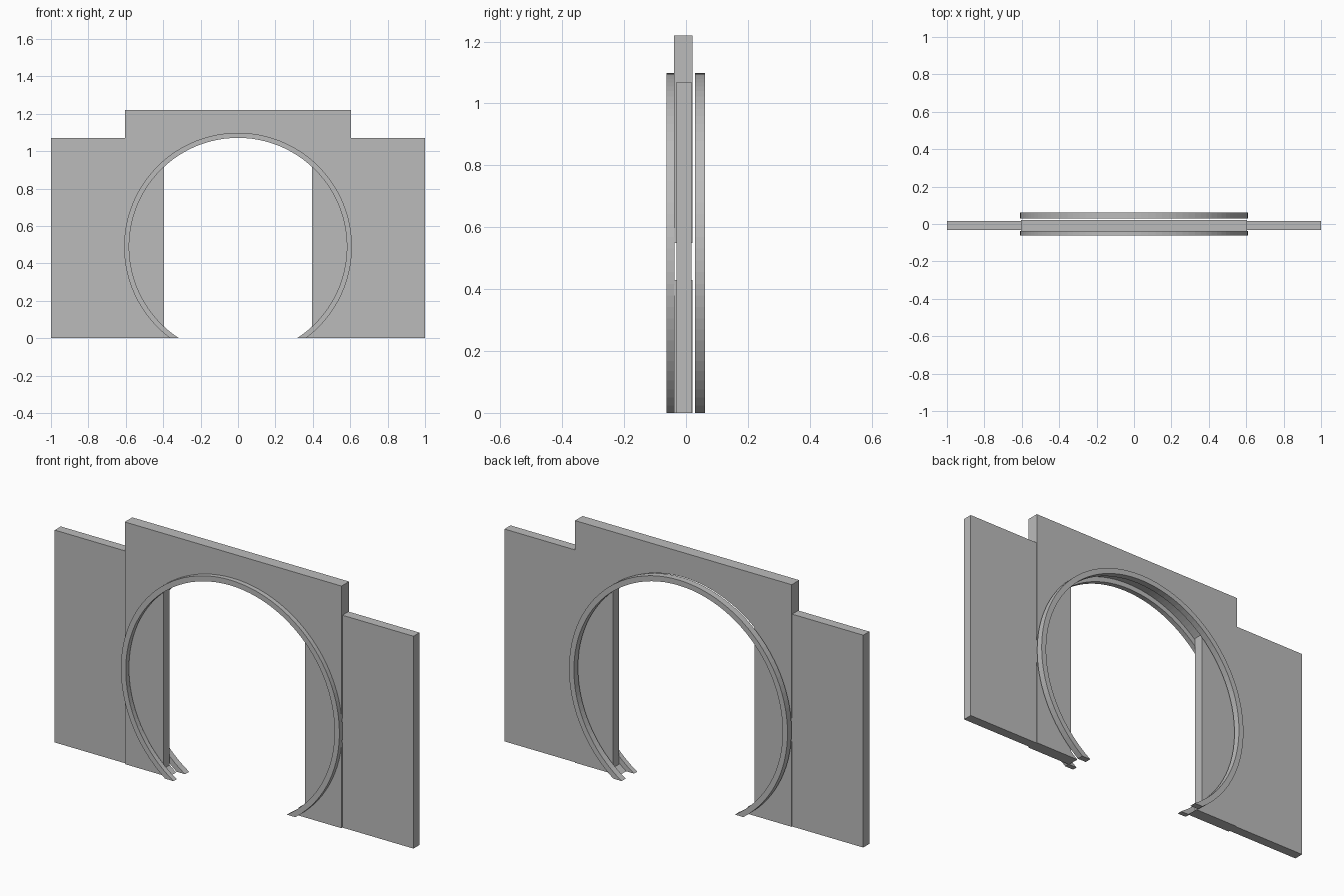
import bpy
import bmesh
import math

if "Cube" in bpy.data.objects:
    bpy.data.objects.remove(bpy.data.objects["Cube"], do_unlink=True)

GREY = (0.5, 0.5, 0.5, 1.0)
mat = bpy.data.materials.new("plain grey")
mat.use_nodes = True
mat.diffuse_color = GREY
mat.node_tree.nodes["Principled BSDF"].inputs["Base Color"].default_value = GREY

ZC = 0.489            # height of the arch centre
R_HOLE = 0.607        # opening cut in the middle wall
HALF_W = 0.604        # half width of the middle wall


def arc(radius, start, end, steps):
    """Points (x, z) along a circle about the arch centre."""
    return [(radius * math.cos(start + (end - start) * i / steps),
             ZC + radius * math.sin(start + (end - start) * i / steps))
            for i in range(steps + 1)]


def make_object(name, faces, y0, y1):
    """Extrude front-view polygons from y0 to y1."""
    bm = bmesh.new()
    for pts in faces:
        bm.faces.new([bm.verts.new((x, y0, z)) for x, z in pts])
    bmesh.ops.remove_doubles(bm, verts=bm.verts, dist=1e-5)
    ext = bmesh.ops.extrude_face_region(bm, geom=bm.faces[:], use_keep_orig=True)
    moved = [v for v in ext["geom"] if isinstance(v, bmesh.types.BMVert)]
    bmesh.ops.translate(bm, verts=moved, vec=(0, y1 - y0, 0))
    bmesh.ops.recalc_face_normals(bm, faces=bm.faces)
    mesh = bpy.data.meshes.new(name)
    bm.to_mesh(mesh)
    bm.free()
    mesh.materials.append(mat)
    obj = bpy.data.objects.new(name, mesh)
    bpy.context.collection.objects.link(obj)
    return obj


# Sliding side panels
for name, s in (("left_panel", 1), ("right_panel", -1)):
    make_object(name, [[(s * 1.0, 0), (s * 1.0, 1.07), (s * 0.395, 1.07), (s * 0.395, 0)]],
                -0.031, 0.017)

# Middle wall: upper part over the arch and a corner at each foot
a = math.acos(HALF_W / R_HOLE)
foot = -math.asin(ZC / R_HOLE)
upper = [(-HALF_W, 1.22), (HALF_W, 1.22)] + arc(R_HOLE, a, math.pi - a, 64)
make_object("middle_wall", [upper], -0.039, 0.021)
corner = [(HALF_W, 0)] + arc(R_HOLE, -a, foot, 20)
for name, s in (("left_wall_foot", 1), ("right_wall_foot", -1)):
    make_object(name, [[(s * x, z) for x, z in corner]], -0.039, 0.021)


# Arch trim rings, cut level with the floor
def ring(name, r_in, r_out, y0, y1, steps=80):
    ao, ai = math.asin(ZC / r_out), math.asin(ZC / r_in)
    outer = arc(r_out, -ao, math.pi + ao, steps)
    inner = arc(r_in, -ai, math.pi + ai, steps)
    quads = [[outer[i], outer[i + 1], inner[i + 1], inner[i]] for i in range(steps)]
    return make_object(name, quads, y0, y1)


ring("front_arch_trim", 0.582, 0.609, -0.0625, -0.037)
ring("back_arch_trim", 0.582, 0.609, 0.029, 0.0615)
